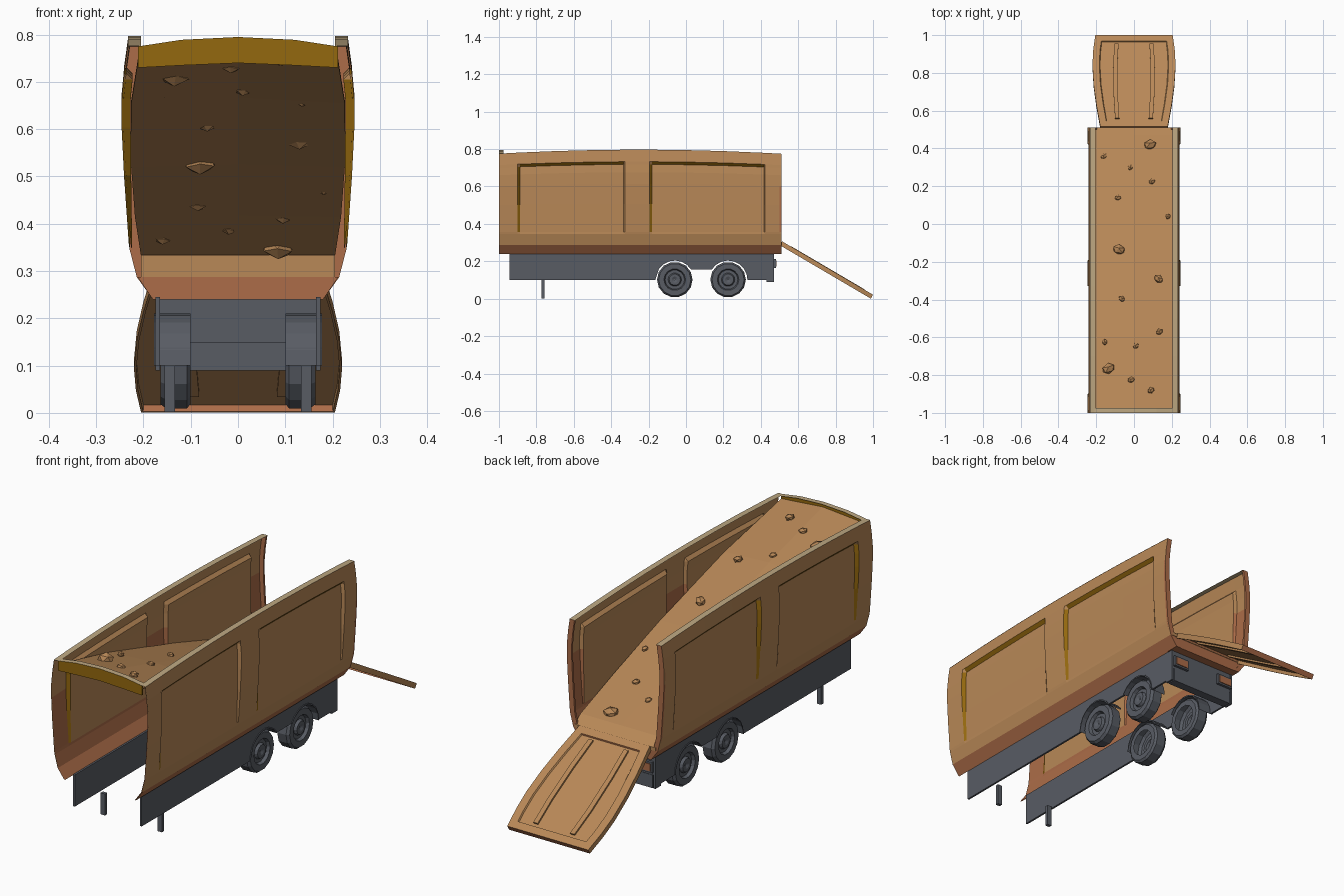
import bpy, bmesh, math, random
from mathutils import Matrix, Vector

cube = bpy.data.objects.get("Cube")
if cube:
    bpy.data.objects.remove(cube, do_unlink=True)
random.seed(4)


def material(name, rgb):
    lin = [(c / 255 / 12.92 if c < 11 else ((c / 255 + 0.055) / 1.055) ** 2.4) for c in rgb]
    m = bpy.data.materials.new(name)
    m.use_nodes = True
    m.diffuse_color = (*lin, 1)
    m.node_tree.nodes["Principled BSDF"].inputs["Base Color"].default_value = (*lin, 1)
    return m


TAN, RED, OCHRE, PALE, GREY = range(5)
MATS = [material("tan", (184, 136, 87)), material("red_brown", (172, 108, 72)),
        material("ochre", (148, 104, 14)), material("pale_tan", (190, 168, 130)),
        material("steel_grey", (88, 92, 100))]


def finish(name, bm, rule=TAN, mirror=False, solid=True):
    """Turn a bmesh into an object; rule is a colour or a function of the face."""
    if solid:
        bmesh.ops.recalc_face_normals(bm, faces=bm.faces)
    bm.normal_update()
    for f in bm.faces:
        if rule is not None:
            f.material_index = rule(f) if callable(rule) else rule
    me = bpy.data.meshes.new(name)
    bm.to_mesh(me)
    bm.free()
    for m in MATS:
        me.materials.append(m)
    ob = bpy.data.objects.new(name, me)
    bpy.context.collection.objects.link(ob)
    if mirror:
        ob.modifiers.new("Mirror", "MIRROR").use_mirror_merge = False
    return ob


def prism(bm, pts, place, lo, hi):
    """Extrude a 2D outline between two depths; return the two caps."""
    a = [bm.verts.new(place(u, v, lo)) for u, v in pts]
    b = [bm.verts.new(place(u, v, hi)) for u, v in pts]
    caps = [bm.faces.new(a[::-1]), bm.faces.new(b)]
    for i in range(len(a)):
        j = (i + 1) % len(a)
        bm.faces.new((a[i], a[j], b[j], b[i]))
    return caps


def along_x(u, v, w):
    return (w, u, v)


def along_y(u, v, w):
    return (u, w, v)


def box(bm, x0, x1, y0, y1, z0, z1):
    prism(bm, [(y0, z0), (y1, z0), (y1, z1), (y0, z1)], along_x, x0, x1)


def strip(bm, a, b):
    """Sheet between two rows of points."""
    va, vb = [bm.verts.new(p) for p in a], [bm.verts.new(p) for p in b]
    for i in range(len(a) - 1):
        bm.faces.new((va[i], va[i + 1], vb[i + 1], vb[i]))


# Side walls: curved sheets with pressed-in panels
PROFILE = [(.18, .24), (.214, .287), (.229, .345), (.231, .357), (.241, .5),
           (.246, .6), (.246, .66), (.242, .7), (.241, .714), (.232, .775)]
YS = [-1, -.9, -.888, -.7, -.5, -.333, -.327, -.195, -.182, 0, .2, .417, .423, .51]
INSET_COLS = {2, 3, 4, 5, 8, 9, 10, 11}
SUNK = {3: .003, 4: .011, 5: .015, 6: .015, 7: .015}


def lift(y, z):
    arch = .022 * (1 - ((y + .25) / .76) ** 2)
    return z + arch * max(0, (z - .35) / .425)


def wall_sheet(name, offset, inner):
    bm = bmesh.new()
    grid = [[bm.verts.new((x - offset - (SUNK.get(j, 0) if i in INSET_COLS else 0),
                           y, lift(y, z))) for j, (x, z) in enumerate(PROFILE)]
            for i, y in enumerate(YS)]
    for i in range(len(YS) - 1):
        for j in range(len(PROFILE) - 1):
            row_in = j in SUNK and j + 1 in SUNK
            a, b = i in INSET_COLS, i + 1 in INSET_COLS
            q = [grid[i][j], grid[i + 1][j], grid[i + 1][j + 1], grid[i][j + 1]]
            f = bm.faces.new(q[::-1] if inner else q)
            front_rim = row_in and b and not a
            top_rim = j == 7 and a and b
            if front_rim and (not inner or i == 1) or top_rim and not inner:
                f.material_index = OCHRE
            elif j == 0 or inner and j < 5 and not (row_in and a and b):
                f.material_index = RED
    return finish(name, bm, None, True, False)


wall_sheet("side_wall_outer", 0, False)
wall_sheet("side_wall_inner", .004, True)

# Pale lip along the wall tops and red flange at the rear ends
bm = bmesh.new()
strip(bm, [(.233, y, lift(y, .775)) for y in YS], [(.205, y, lift(y, .775)) for y in YS])
finish("wall_top_lip", bm, PALE, True, False)
bm = bmesh.new()
outer = [(x, lift(.51, z)) for x, z in PROFILE]
prism(bm, outer + [(x - .024, z) for x, z in outer[::-1]], along_y, .5, .51)
finish("rear_end_flange", bm, RED, True)

# Front header, arched across the top
xs = [-.212, -.12, 0, .12, .212]
tops = [.775, .789, .795, .789, .775]
low = [.73, .735, .74, .735, .73]
bm = bmesh.new()
prism(bm, list(zip(xs, low)) + list(zip(xs, tops))[::-1], along_y, -.998, -.99)
finish("front_header", bm, OCHRE)
bm = bmesh.new()
strip(bm, [(x, -1, z + .001) for x, z in zip(xs, tops)],
      [(x, -.975, z + .001) for x, z in zip(xs, tops)])
finish("front_header_lip", bm, PALE, solid=False)

# Sloping dirt bed, slightly crowned towards the front: y, height, half width, crown
BED = [(.47, .335, .205, 0), (.2, .422, .218, .003), (-.135, .53, .226, .006),
       (-.6, .672, .226, .012), (-.988, .778, .21, .018)]


def bed_z(y):
    for (y0, z0, *_), (y1, z1, *_) in zip(BED, BED[1:]):
        if y >= y1:
            return z0 + (z1 - z0) * (y0 - y) / (y0 - y1)


bm = bmesh.new()
for a, b in zip(BED, BED[1:]):
    strip(bm, *[[(-w, y, z - c), (0, y, z), (w, y, z - c)] for y, z, w, c in (a, b)])
bmesh.ops.remove_doubles(bm, verts=bm.verts, dist=.0001)
bmesh.ops.recalc_face_normals(bm, faces=bm.faces)
bm.normal_update()
if sum(f.normal.z for f in bm.faces) < 0:
    bmesh.ops.reverse_faces(bm, faces=bm.faces)
bed = finish("dirt_bed", bm, TAN, solid=False)
bed.modifiers.new("Thickness", "SOLIDIFY").thickness = .005

# Rear sill: lip at the foot of the bed and tapered beam below
bm = bmesh.new()
prism(bm, [(.45, .287), (.45, .334), (.47, .335), (.512, .302), (.512, .287)],
      along_x, -.205, .205)
finish("rear_sill_lip", bm, TAN)
bm = bmesh.new()
prism(bm, [(-.18, .24), (.18, .24), (.212, .287), (-.212, .287)], along_y, .447, .508)
finish("rear_sill_beam", bm, RED)

# Rocks lying on the bed: x, y, radius
ROCKS = [(-.16, .36, .02), (.085, .42, .036), (-.02, .3, .018), (.095, .225, .019),
         (-.085, .14, .02), (.18, .04, .017), (-.08, -.135, .036), (.13, -.29, .028),
         (-.065, -.395, .02), (.135, -.57, .021), (-.155, -.625, .018), (.01, -.645, .019),
         (-.135, -.765, .037), (-.015, -.825, .021), (.09, -.88, .021)]
bm = bmesh.new()
for x, y, r in ROCKS:
    m = (Matrix.Translation((x, y, bed_z(y))) @ Matrix.Rotation(-.3, 4, "X")
         @ Matrix.Rotation(random.uniform(0, 3), 4, "Z") @ Matrix.Diagonal((1, .8, .75, 1)))
    bmesh.ops.create_icosphere(bm, subdivisions=1, radius=r, matrix=m)
finish("rocks", bm, TAN)

# Chassis side rails with two wheel arches
WHEEL_Y = (-.06, .225)


def arc(cy, a0, a1, r=.104, n=9):
    angles = [math.radians(a0 + (a1 - a0) * k / (n - 1)) for k in range(n)]
    return [(cy + r * math.cos(a), .1 + r * math.sin(a)) for a in angles]


arches = [arc(WHEEL_Y[0], 180, 33), arc(WHEEL_Y[1], 147, 0)]
bm = bmesh.new()
prism(bm, [(-.945, .245), (-.945, .1)] + arches[0] + arches[1]
      + [(.43, .1), (.43, .09), (.47, .09), (.47, .245)], along_x, .165, .174)
finish("chassis_rail", bm, GREY, True)
bm = bmesh.new()
for pts in arches:
    prism(bm, pts + [(u + .002, v + .006) for u, v in pts[::-1]], along_x, .1, .178)
finish("wheel_arch", bm, GREY, True)

# Wheels, turned around the axle
TYRE = [(.1, .06), (.1, .085), (.108, .095), (.152, .095), (.164, .086), (.164, .058),
        (.15, .052), (.15, .036), (.162, .03), (.162, .016), (.155, .001)]
bm = bmesh.new()
SIDES = 14
for cy in WHEEL_Y:
    rings = [[bm.verts.new((x, cy + r * math.cos(math.tau * k / SIDES),
                            .102 + r * math.sin(math.tau * k / SIDES))) for k in range(SIDES)]
             for x, r in TYRE]
    for p, q in zip(rings, rings[1:]):
        for k in range(SIDES):
            j = (k + 1) % SIDES
            bm.faces.new((p[k], q[k], q[j], p[j]))
finish("wheels", bm, GREY, True)

# Parking legs
bm = bmesh.new()
box(bm, .133, .155, -.772, -.756, .002, .1)
finish("parking_leg", bm, GREY, True)

# Rear bumper and lamps
bm = bmesh.new()
box(bm, -.165, .165, .452, .468, .15, .245)
box(bm, -.16, .16, .43, .47, .09, .15)
finish("rear_bumper", bm, GREY)
bm = bmesh.new()
box(bm, .085, .165, .465, .48, .163, .212)
finish("lamp_housing", bm, GREY, True)
bm = bmesh.new()
box(bm, .093, .157, .478, .484, .171, .204)
finish("rear_lamp", bm, RED, True)


# Lowered tailgate: framed recess above, flanged tray below, curved ribs
def gate(u, s, w):
    return Vector((u, .515 + .862 * s + .506 * w, .306 - .506 * s + .862 * w))


half = [(.178, 0), (.2, .14), (.214, .26), (.22, .38), (.216, .47), (.205, .5626)]
bm = bmesh.new()
under, top = prism(bm, half + [(-x, s) for x, s in half[::-1]], gate, -.024, 0)
bmesh.ops.recalc_face_normals(bm, faces=bm.faces)
bmesh.ops.inset_individual(bm, faces=[top], thickness=.036, use_even_offset=True)
bmesh.ops.inset_individual(bm, faces=[top], thickness=.004, depth=-.006)
bmesh.ops.inset_individual(bm, faces=[under], thickness=.005, use_even_offset=True)
bmesh.ops.inset_individual(bm, faces=[under], thickness=.001, depth=-.015)
finish("tailgate", bm, lambda f: RED if abs(f.normal.y) > .75 else TAN)
bm = bmesh.new()
side = [(.078, .052), (.086, .2), (.088, .38), (.082, .51)]
rib = side + [(x + .022, s) for x, s in side[::-1]]
prism(bm, rib, gate, -.007, .002)
prism(bm, rib, gate, -.017, -.008)
finish("tailgate_ribs", bm, TAN, True)
